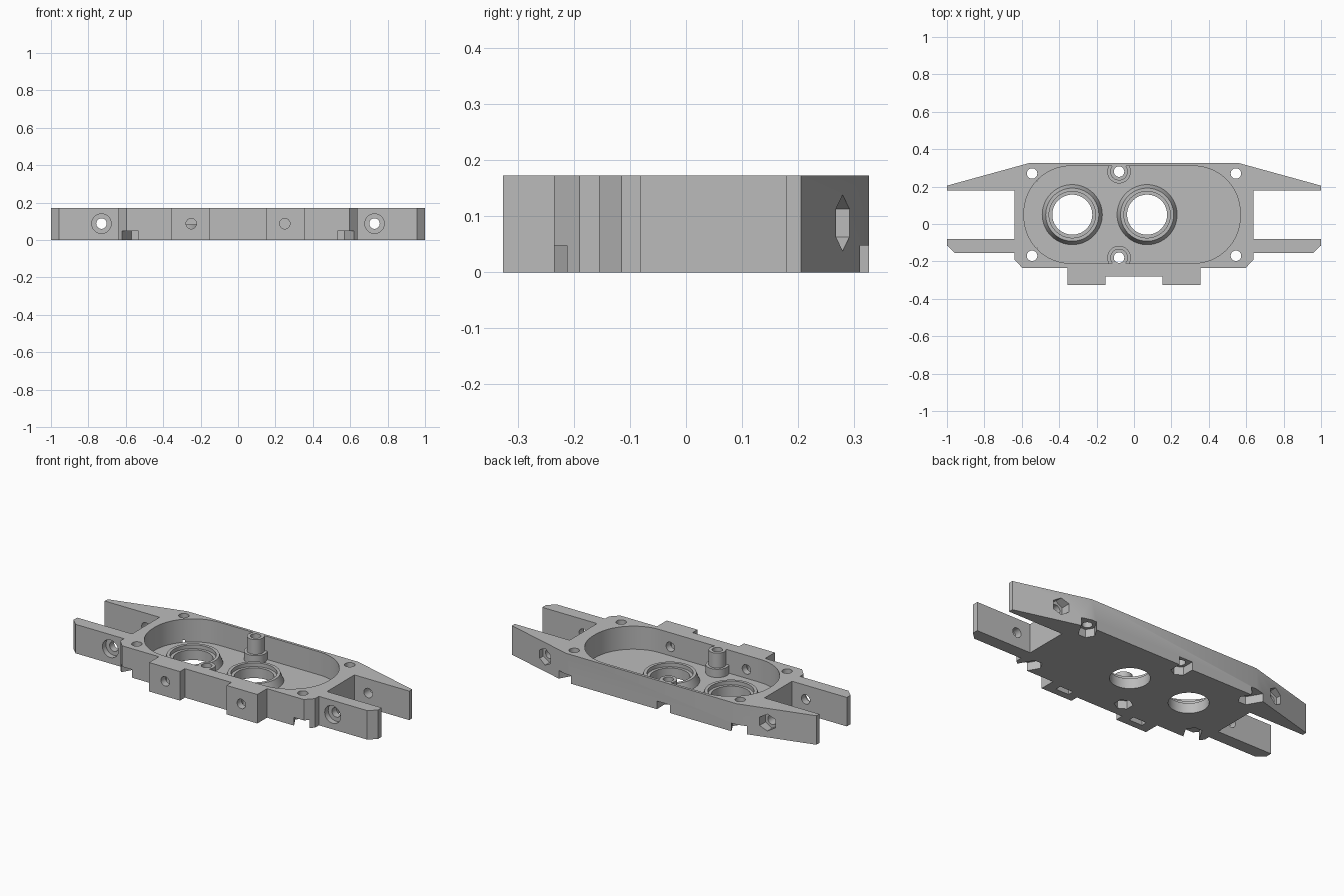
import bpy, bmesh, math
from mathutils import Matrix, Vector

cube = bpy.data.objects.get("Cube")
if cube:
    bpy.data.objects.remove(cube, do_unlink=True)

H = 0.172         # plate height
FLOOR = 0.035     # tray floor
MID = 0.088       # height of the horizontal bolts
NUT_DEPTH = 0.048
NUT_R = 0.05      # nut corner radius
NUT_W = NUT_R * math.cos(math.pi / 6)
BOLT_R = 0.028

grey = bpy.data.materials.new("plain_grey")
grey.use_nodes = True
grey.diffuse_color = (0.5, 0.5, 0.5, 1)
grey.node_tree.nodes["Principled BSDF"].inputs["Base Color"].default_value = (0.5, 0.5, 0.5, 1)


def prism(name, points, low, high, matrix=Matrix()):
    """Extrude a 2D outline from low to high along local z."""
    bm = bmesh.new()
    base = bm.faces.new([bm.verts.new((x, y, low)) for x, y in points])
    top = bmesh.ops.extrude_face_region(bm, geom=[base])["geom"]
    verts = [v for v in top if isinstance(v, bmesh.types.BMVert)]
    bmesh.ops.translate(bm, verts=verts, vec=(0, 0, high - low))
    bmesh.ops.transform(bm, matrix=matrix, verts=bm.verts)
    bmesh.ops.recalc_face_normals(bm, faces=bm.faces)
    mesh = bpy.data.meshes.new(name)
    bm.to_mesh(mesh)
    bm.free()
    mesh.materials.append(grey)
    obj = bpy.data.objects.new(name, mesh)
    bpy.context.collection.objects.link(obj)
    return obj


def cone(name, r1, r2, low, high, x, y):
    """Upright cylinder or cone between two heights."""
    bm = bmesh.new()
    bmesh.ops.create_cone(bm, cap_ends=True, segments=64, radius1=r1, radius2=r2, depth=high - low,
                          matrix=Matrix.Translation((x, y, (low + high) / 2)))
    mesh = bpy.data.meshes.new(name)
    bm.to_mesh(mesh)
    bm.free()
    mesh.materials.append(grey)
    obj = bpy.data.objects.new(name, mesh)
    bpy.context.collection.objects.link(obj)
    return obj


def circle(radius, sides, start=0.0):
    return [(radius * math.cos(start + math.tau * i / sides),
             radius * math.sin(start + math.tau * i / sides)) for i in range(sides)]


def subtract(target, cutter):
    mod = target.modifiers.new("cut", "BOOLEAN")
    mod.operation = "DIFFERENCE"
    mod.solver = "EXACT"
    mod.object = cutter
    bpy.context.view_layer.update()
    mesh = bpy.data.meshes.new_from_object(target.evaluated_get(bpy.context.evaluated_depsgraph_get()))
    target.modifiers.clear()
    target.data = mesh
    bpy.data.objects.remove(cutter, do_unlink=True)


def along_y(x, z):
    """Local z runs toward the back, local y stays up."""
    return Matrix.Translation((x, 0, z)) @ Matrix.Rotation(math.pi / 2, 4, "X") @ Matrix.Scale(-1, 4, (0, 0, 1))


hexagon = circle(NUT_R, 6, math.pi / 6)


def nut_slot(length):
    """Half hexagon with straight sides running on toward +y."""
    return [(NUT_W, length), (-NUT_W, length), (-NUT_W, -NUT_R / 2), (0, -NUT_R), (NUT_W, -NUT_R / 2)]


# Plate with four arms and two front blocks
half = [(0.56, 0.326), (1, 0.205), (1, 0.178), (0.64, 0.178), (0.64, -0.08), (1, -0.08),
        (1, -0.115), (0.957, -0.155), (0.64, -0.155), (0.64, -0.19), (0.597, -0.235),
        (0.355, -0.235), (0.355, -0.326), (0.153, -0.326), (0.153, -0.28)]
body = prism("plate_body", half + [(-x, y) for x, y in reversed(half)], 0, H)

# Tray hollow with rounded corners, leaving posts and bearing rings standing
CX, CY, R = -0.01, 0.05, 0.25
hollow_outline = []
for sx, sy, quarter in ((1, 1, 0), (-1, 1, 1), (-1, -1, 2), (1, -1, 3)):
    for i in range(17):
        a = (quarter + i / 16) * math.pi / 2
        hollow_outline.append((CX + sx * 0.328 + R * math.cos(a), CY + sy * 0.01 + R * math.sin(a)))
hollow = prism("hollow", hollow_outline, FLOOR, H + 0.05)

POST_X, POSTS = -0.08, (0.28, -0.18)
for y in POSTS:
    subtract(hollow, cone("post_foot", 0.063, 0.063, 0, 0.084, POST_X, y))
    subtract(hollow, cone("post_neck", 0.047, 0.047, 0.05, H + 0.1, POST_X, y))
RINGS = (-0.33, 0.07)
for x in RINGS:
    subtract(hollow, cone("ring", 0.161, 0.142, FLOOR - 0.001, 0.082, x, CY))
subtract(body, hollow)

# Bearing seats and through holes
for x in RINGS:
    subtract(body, cone("seat", 0.124, 0.124, 0.06, 0.2, x, CY))
    subtract(body, cone("bore", 0.107, 0.107, -0.1, 0.2, x, CY))

# Vertical bolts: posts and corners, with nut pockets underneath
for y in POSTS:
    subtract(body, cone("post_hole", BOLT_R, BOLT_R, -0.1, 0.3, POST_X, y))
subtract(body, prism("back_slot", nut_slot(0.12), -0.1, NUT_DEPTH, Matrix.Translation((POST_X, POSTS[0], 0))))
subtract(body, prism("front_pocket", hexagon, -0.1, NUT_DEPTH, Matrix.Translation((POST_X, POSTS[1], 0))))
for side in (1, -1):
    for y, turn in ((0.27, -30), (-0.17, -150)):
        place = Matrix.Translation((side * 0.545, y, 0))
        spin = Matrix.Rotation(math.radians(side * turn), 4, "Z")
        subtract(body, cone("corner_hole", BOLT_R, BOLT_R, -0.1, 0.3, side * 0.545, y))
        subtract(body, prism("corner_slot", nut_slot(0.13), -0.1, NUT_DEPTH, place @ spin))

# Horizontal bolts: arms and front blocks
for side in (1, -1):
    arm = along_y(side * 0.73, MID)
    subtract(body, prism("arm_hole", circle(BOLT_R, 32), -0.5, 0.5, arm))
    subtract(body, prism("bolt_head", circle(0.052, 48), -0.5, -0.122, arm))
    subtract(body, prism("arm_nut", hexagon, 0.235, 0.5, arm))
    block = along_y(side * 0.25, MID)
    subtract(body, prism("block_hole", circle(BOLT_R, 32), -0.5, -0.1, block))
    down = block @ Matrix.Rotation(math.pi, 4, "Z")
    subtract(body, prism("block_nut", nut_slot(0.2), -0.285, -0.25, down))

# Smooth the round walls, keep the edges crisp
bpy.ops.object.select_all(action="DESELECT")
body.select_set(True)
bpy.context.view_layer.objects.active = body
bpy.ops.object.shade_smooth_by_angle(angle=math.radians(25))
